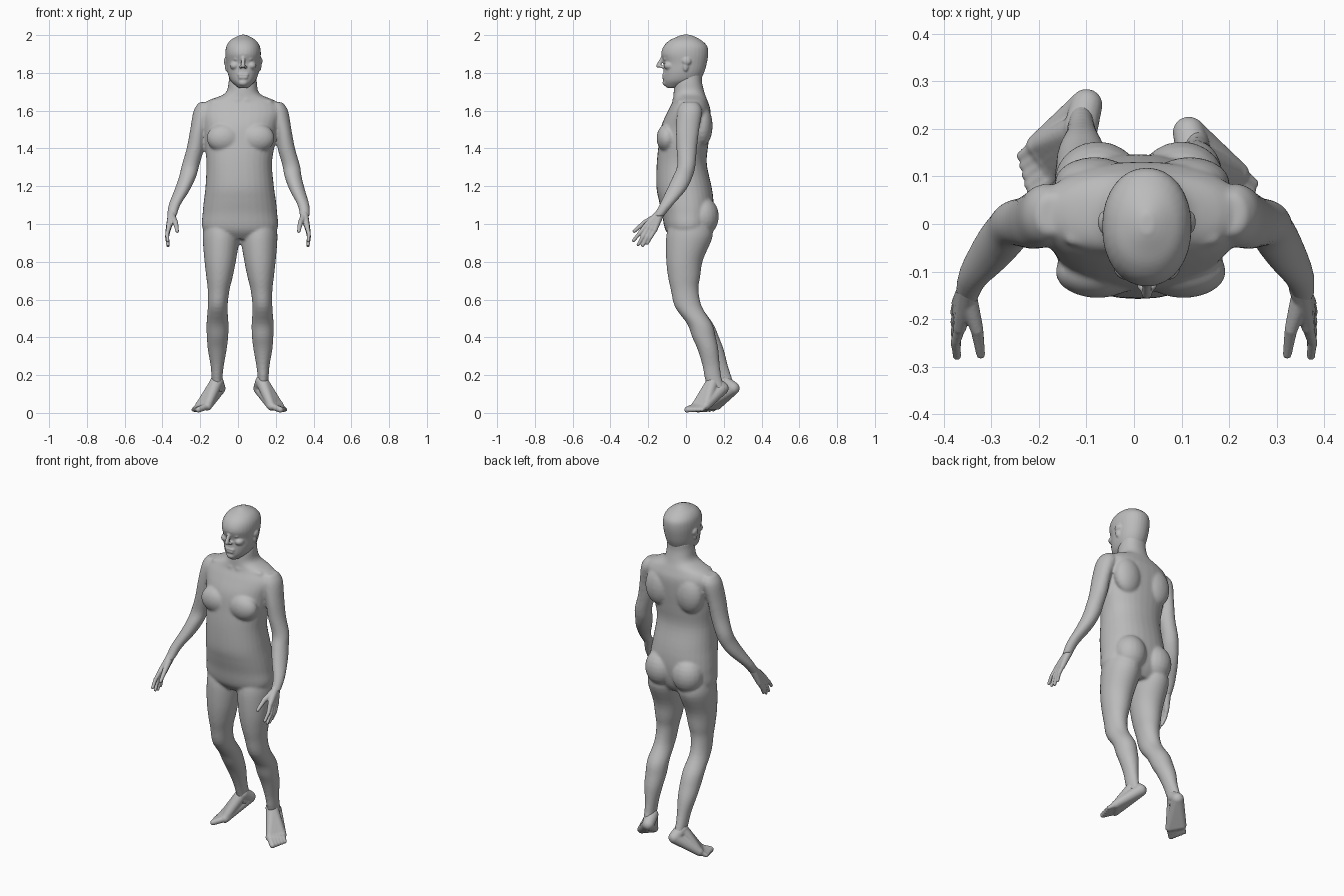
import bpy, bmesh
from math import sin, cos, pi
from mathutils import Vector, Matrix

cube = bpy.data.objects.get("Cube")
if cube:
    bpy.data.objects.remove(cube)

grey = bpy.data.materials.new("plain grey")
grey.use_nodes = True
grey.diffuse_color = (0.5, 0.5, 0.5, 1)
grey.node_tree.nodes["Principled BSDF"].inputs["Base Color"].default_value = grey.diffuse_color


def clamp(v):
    return max(0.0, min(1.0, v))


def spline(a, b, c, d, t):
    return 0.5 * (2 * b + (c - a) * t + (2 * a - 5 * b + 4 * c - d) * t * t
                  + (3 * b - a - 3 * c + d) * t ** 3)


def loft(bm, sections, square=1.0, sides=32, steps=4):
    """Closed skin through level slices given as (z, x min, x max, y min, y max)."""
    n = len(sections)
    slices = []
    for i in range(n - 1):
        four = [sections[max(0, min(n - 1, i + k))] for k in (-1, 0, 1, 2)]
        slices += [[spline(*v, s / steps) for v in zip(*four)] for s in range(steps)]
    slices.append(sections[-1])
    rings = []
    for z, x0, x1, y0, y1 in slices:
        ring = []
        for k in range(sides):
            c, s = cos(2 * pi * k / sides), sin(2 * pi * k / sides)
            c = abs(c) ** square * (1 if c > 0 else -1)
            s = abs(s) ** square * (1 if s > 0 else -1)
            ring.append(bm.verts.new(((x0 + x1 + (x1 - x0) * c) / 2,
                                      (y0 + y1 + (y1 - y0) * s) / 2, z)))
        rings.append(ring)
    for a, b in zip(rings, rings[1:]):
        for k in range(sides):
            j = (k + 1) % sides
            bm.faces.new((a[k], a[j], b[j], b[k]))
    bm.faces.new(rings[0][::-1])
    bm.faces.new(rings[-1])


def ball(bm, centre, radii):
    bmesh.ops.create_uvsphere(bm, u_segments=20, v_segments=12, radius=1,
                              matrix=Matrix.Translation(centre) @ Matrix.Diagonal((*radii, 1)))


def bone(bm, a, b, ra, rb):
    """Tapered rod with round ends."""
    a, b = Vector(a), Vector(b)
    ball(bm, a, (ra,) * 3)
    ball(bm, b, (rb,) * 3)
    turn = (b - a).to_track_quat('Z', 'Y').to_matrix().to_4x4()
    bmesh.ops.create_cone(bm, cap_ends=True, segments=16, radius1=ra, radius2=rb,
                          depth=(b - a).length, matrix=Matrix.Translation((a + b) / 2) @ turn)


def finish(name, bm, voxel, smoothing):
    bmesh.ops.recalc_face_normals(bm, faces=bm.faces)
    mesh = bpy.data.meshes.new(name)
    bm.to_mesh(mesh)
    bm.free()
    mesh.materials.append(grey)
    mesh.shade_smooth()
    obj = bpy.data.objects.new(name, mesh)
    bpy.context.collection.objects.link(obj)
    blend = obj.modifiers.new("blend", 'REMESH')
    blend.mode = 'VOXEL'
    blend.voxel_size = voxel
    blend.use_smooth_shade = True
    soften = obj.modifiers.new("soften", 'SMOOTH')
    soften.factor = 0.5
    soften.iterations = smoothing


TORSO = [(0.92, -.10, .12, -.07, .10), (0.97, -.185, .207, -.11, .13),
         (1.06, -.187, .207, -.128, .145), (1.13, -.18, .2, -.145, .145),
         (1.2, -.172, .19, -.157, .135), (1.32, -.167, .18, -.155, .11),
         (1.42, -.175, .195, -.145, .118), (1.52, -.185, .21, -.13, .128),
         (1.6, -.2, .235, -.095, .13), (1.65, -.165, .2, -.07, .115),
         (1.69, -.07, .115, -.066, .1), (1.75, -.05, .1, -.06, .085),
         (1.8, -.045, .095, -.045, .085)]
ARM = [(1.645, -.205, -.15, -.02, .06), (1.6, -.235, -.13, -.045, .085),
       (1.5, -.253, -.165, -.053, .07), (1.4, -.272, -.18, -.05, .058),
       (1.31, -.298, -.205, -.047, .05), (1.25, -.312, -.222, -.07, .035),
       (1.18, -.337, -.255, -.103, 0), (1.1, -.368, -.305, -.142, -.07),
       (1.04, -.375, -.325, -.175, -.118)]
LEG = [(1.0, -.18, 0, -.09, .13), (.93, -.187, .008, -.105, .14),
       (.81, -.178, -.01, -.105, .09), (.72, -.168, -.028, -.095, .075),
       (.65, -.16, -.045, -.08, .066), (.56, -.16, -.055, -.058, .085),
       (.47, -.167, -.05, .012, .145), (.4, -.165, -.052, .05, .175),
       (.335, -.16, -.06, .09, .2), (.25, -.145, -.075, .13, .222),
       (.18, -.14, -.082, .155, .245), (.11, -.137, -.08, .18, .27)]
HEAD = [(1.72, .005, .05, -.1, -.04), (1.735, -.015, .07, -.113, .02),
        (1.76, -.04, .094, -.12, .07), (1.8, -.055, .109, -.12, .095),
        (1.85, -.062, .116, -.118, .11), (1.9, -.067, .121, -.131, .118),
        (1.94, -.062, .116, -.119, .113), (1.97, -.043, .097, -.09, .085),
        (1.99, -.012, .067, -.05, .05), (2.002, .015, .04, -.02, .02)]


def left_arm(s):
    shift = 0.03 * clamp((s[0] - 1) / 0.3)
    return (s[0], shift - s[2], shift - s[1], s[3], s[4])


def left_leg(s):
    back = 0.055 * clamp((0.5 - s[0]) / 0.32)
    return (s[0], .022 - s[2], .022 - s[1], s[3] - back, s[4] - back)


# Body: trunk, neck, arms and legs blended into one skin
body = bmesh.new()
loft(body, TORSO, 0.9)
for limb, to_left in ((ARM, left_arm), (LEG, left_leg)):
    loft(body, limb)
    loft(body, [to_left(s) for s in limb])
for side in (-1, 1):
    ball(body, (.012 + .088 * side, .088, 1.04), (.092, .086, .105))   # buttock
    ball(body, (.014 + .09 * side, -.1, 1.455), (.09, .056, .075))     # chest
    ball(body, (.017 + .1 * side, .085, 1.52), (.085, .056, .11))      # shoulder blade
    bone(body, (.02 + .02 * side, -.062, 1.655), (.018 + .15 * side, -.03, 1.645), .012, .014)
finish("body", body, 0.007, 8)

# Head with its face and ears
head = bmesh.new()
mid = 0.027
loft(head, HEAD, 0.95)
bone(head, (mid, -.122, 1.885), (mid, -.146, 1.838), .009, .012)       # nose
bone(head, (mid - .02, -.116, 1.79), (mid + .02, -.116, 1.79), .009, .009)
bone(head, (mid - .015, -.116, 1.776), (mid + .015, -.116, 1.776), .01, .01)
ball(head, (mid, -.105, 1.748), (.026, .02, .018))                     # chin
for side in (-1, 1):
    ball(head, (mid + .013 * side, -.128, 1.832), (.009, .012, .008))  # nostril
    bone(head, (mid + .014 * side, -.121, 1.899), (mid + .055 * side, -.098, 1.897), .01, .009)
    ball(head, (mid + .035 * side, -.106, 1.873), (.015, .013, .008))  # eyelid
    ball(head, (mid + .045 * side, -.088, 1.838), (.026, .03, .022))   # cheek
    ball(head, (mid + .092 * side, .004, 1.862), (.011, .023, .02))    # ear
    ball(head, (mid + .088 * side, -.002, 1.835), (.009, .015, .027))
finish("head", head, 0.005, 3)

# Hands and feet: each a fan of small bones
for name, side in (("right", -1), ("left", 1)):
    hand = bmesh.new()

    def h(x, y, z):
        return Vector((x * side, y, z))

    wrist = h(.348, -.135, 1.06)
    for i in range(4):
        t = i / 3
        knuckle = h(.366, -.218, .985).lerp(h(.37, -.166, .968), t)
        tip = h(.372, -.278, .912).lerp(h(.37, -.205, .898), t) - Vector((0, 0, .02 * sin(pi * t)))
        joint = knuckle.lerp(tip, 0.5) + h(.006, 0, 0)
        bone(hand, wrist, knuckle, .023, .014)
        bone(hand, knuckle, joint, .0125, .0105)
        bone(hand, joint, tip, .0105, .0085)
    thumb = h(.33, -.222, 1.005)
    bone(hand, h(.348, -.16, 1.035), thumb, .02, .014)
    bone(hand, thumb, h(.322, -.274, .962), .0135, .0095)
    finish(name + "_hand", hand, 0.004, 2)

    foot = bmesh.new()
    offset = Vector((.015, -.058, 0)) if side > 0 else Vector()

    def f(x, y, z):
        return Vector((x * side, y, z)) + offset

    heel = f(.1, .25, .13)
    ankle = f(.112, .2, .165)
    for i in range(5):
        t = i / 4
        base = f(.162, .108, .036).lerp(f(.203, .165, .04), t)
        tip = f(.21, .064, .017).lerp(f(.236, .143, .017), t)
        bone(foot, heel, base, .034, .024)
        bone(foot, ankle, base, .034, .022)
        bone(foot, base, tip, .018, .016 - .005 * t)
    bone(foot, ankle, heel, .036, .034)
    finish(name + "_foot", foot, 0.005, 3)
